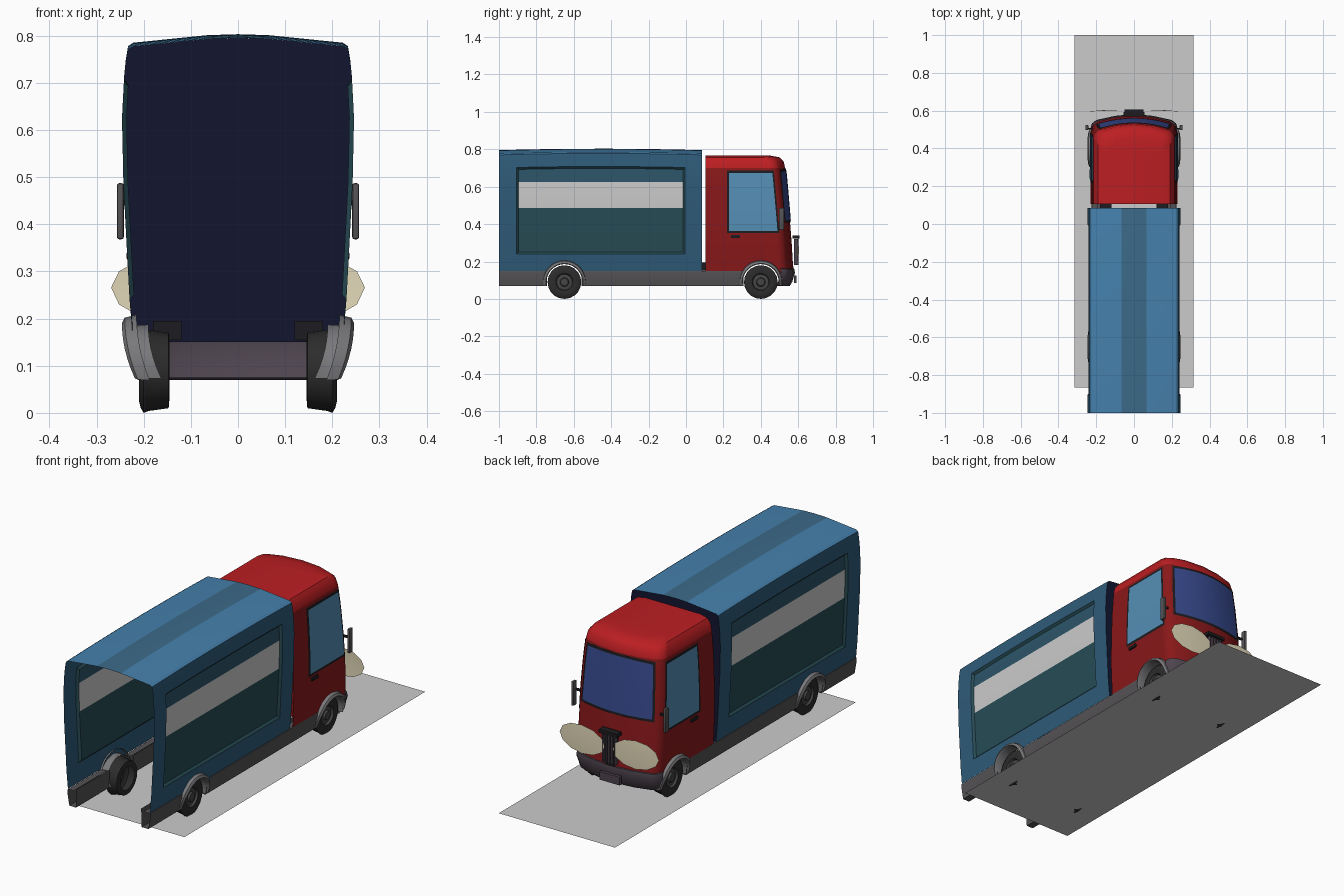
import bpy, bmesh, math

if "Cube" in bpy.data.objects:
    bpy.data.objects.remove(bpy.data.objects["Cube"])

def mat(name, r, g, b):
    m = bpy.data.materials.new(name)
    m.diffuse_color = (r, g, b, 1)
    m.use_nodes = True
    m.node_tree.nodes["Principled BSDF"].inputs["Base Color"].default_value = m.diffuse_color
    return m

RED = mat("red roof paint", .5, .013, .016)
DARK_RED = mat("red body paint", .25, .009, .01)
BLUE = mat("blue roof paint", .06, .22, .42)
STRIPE = mat("roof stripe", .045, .145, .25)
DARK_BLUE = mat("blue side paint", .028, .105, .19)
TEAL = mat("teal panel", .02, .072, .09)
UPPER = mat("upper panel", .025, .09, .14)
WHITE = mat("white band", .72, .72, .72)
NAVY = mat("navy", .006, .008, .03)
GLASS = mat("side glass", .09, .27, .46)
SCREEN = mat("windscreen glass", .038, .067, .27)
BLACK = mat("black trim", .012, .012, .015)
MAUVE = mat("mauve bumper", .075, .058, .075)
CREAM = mat("cream lamp", .76, .69, .48)
RUBBER = mat("rubber", .025, .025, .025)
GREY = mat("skirt grey", .09, .085, .09)
ARCH_GREY = mat("arch grey", .19, .19, .2)
HUB = mat("hub", .06, .06, .06)

def finish(name, bm, mats, angle=35):
    me = bpy.data.meshes.new(name)
    bm.to_mesh(me)
    bm.free()
    ob = bpy.data.objects.new(name, me)
    bpy.context.collection.objects.link(ob)
    for m in mats:
        me.materials.append(m)
    bpy.context.view_layer.objects.active = ob
    ob.select_set(True)
    bpy.ops.object.shade_smooth_by_angle(angle=math.radians(angle))
    ob.select_set(False)
    return ob

def sheet(rows):
    """Grid of quads through equal-length rows of points."""
    bm = bmesh.new()
    vs = [[bm.verts.new(p) for p in r] for r in rows]
    for a, b in zip(vs, vs[1:]):
        for i in range(len(a) - 1):
            bm.faces.new((a[i], a[i + 1], b[i + 1], b[i]))
    return bm, vs

def box(name, lo, hi, m, bevel=0):
    bm = bmesh.new()
    bmesh.ops.create_cube(bm, size=1)
    for v in bm.verts:
        v.co = [min(l, h) + abs(h - l) * (c + .5) for l, h, c in zip(lo, hi, v.co)]
    if bevel:
        bmesh.ops.bevel(bm, geom=bm.edges[:], offset=bevel, segments=2, affect='EDGES', profile=.5)
    return finish(name, bm, [m])

def lerp(table, z):
    for (a, p), (b, q) in zip(table, table[1:]):
        if z <= b:
            return p + (q - p) * (z - a) / (b - a)
    return table[-1][1]

WHEELS, AXLE, ARCH = (-.65, .40), .09, .1

def arch_bottom(y, z):
    """Lower edge of the body, raised over the wheels."""
    for c in WHEELS:
        if abs(y - c) < ARCH:
            z = max(z, AXLE + math.sqrt(ARCH ** 2 - (y - c) ** 2))
    return z

# Cargo body: arched cross-section swept along y, with inset side panels
half = [(.222, .15), (.23, .24), (.243, .485), (.246, .625), (.242, .70), (.238, .74),
        (.233, .770), (.222, .777), (.065, .793), (0, .795)]
section = half + [(-x, z) for x, z in half[-2::-1]]
ys = [-1, -.905, -.83, -.75, -.735, -.7, -.65, -.6, -.565, -.55, -.4, -.2, -.08, -.005, .085]
rows = []
for y in ys:
    bow = .008 * (1 - ((y + .457) / .545) ** 2)
    rows.append([(x, y, arch_bottom(y, z) if z < .16 else z + (bow if z > .65 else 0)) for x, z in section])
bm, vs = sheet(rows)
bmesh.ops.recalc_face_normals(bm, faces=bm.faces[:])
if sum(f.normal.z for f in bm.faces) < 0:
    bmesh.ops.reverse_faces(bm, faces=bm.faces[:])
panel = []
for f in bm.faces:
    c = f.calc_center_median()
    if c.z > .767:
        f.material_index = 1 if abs(c.x) < .066 else 0
    else:
        f.material_index = 4
    if .24 < c.z < .70 and -.905 < c.y < -.005:
        f.material_index = 2 if c.z < .485 else 3 if c.z < .625 else 5
        panel.append(f)
rim = bmesh.ops.inset_region(bm, faces=panel, thickness=.01, depth=-.01, use_even_offset=True)
for f in rim['faces']:
    f.material_index = 2
finish("cargo_body", bm, [BLUE, STRIPE, TEAL, WHITE, DARK_BLUE, UPPER], 25)

bm = bmesh.new()
bm.faces.new([bm.verts.new((x, .085, z)) for x, z in section])
finish("cargo_front_wall", bm, [NAVY])

# Cab surface: half width and nose position by height
WIDTH = [(.07, .212), (.13, .222), (.3, .229), (.45, .228), (.6, .222), (.7, .214), (.735, .207), (.757, .19), (.766, .15)]
NOSE = [(.07, .555), (.13, .575), (.3, .565), (.45, .553), (.6, .54), (.7, .53), (.735, .522), (.757, .5), (.766, .45)]
BACK = .105

def plan(z, grow=0, ts=(0, .25, .45, .52, .535, .57, .65, .75, .85, .93, .97, .99, 1)):
    w, f = lerp(WIDTH, z) + grow, lerp(NOSE, z) + grow
    pts = [(w, BACK + (f - .075 - BACK) * t) for t in ts]
    pts += [(w - .008, f - .05), (w - .03, f - .032), (.1, f - .01), (0, f)]
    return pts + [(-x, y) for x, y in pts[-2::-1]]

# Cab shell with roof and back wall
levels = [.13, .2, .3, .38, .45, .6, .7, .735, .757, .766]
rows = []
for z in levels:
    p = plan(z)
    rows.append([(x, y, z if z > .25 else arch_bottom(y, z) if i < 13 or i >= len(p) - 13 else max(z, .155))
                 for i, (x, y) in enumerate(p)])
bm, vs = sheet(rows)
bm.faces.new(vs[-1])
bm.faces.new([r[0] for r in vs[1:]] + [r[-1] for r in vs[:0:-1]])
bmesh.ops.recalc_face_normals(bm, faces=bm.faces[:])
for f in bm.faces:
    f.material_index = int(f.calc_center_median().z < .71)
finish("cab_shell", bm, [RED, DARK_RED])

# Bumper wrapped around the nose
rows = [[(x, y, z) for x, y in plan(min(z, .14), g)[12:-12]]
        for z, g in ((.075, -.03), (.07, 0), (.09, .006), (.14, .008), (.16, .005), (.164, -.005))]
finish("front_bumper", sheet(rows)[0], [MAUVE])
box("number_plate", (-.055, .578, .085), (.055, .592, .125), MAUVE)

# Windscreen and its black surround
def screen(name, z0, z1, inset, off, m):
    rows = []
    for i in range(7):
        z = z0 + (z1 - z0) * i / 6
        w, f = lerp(WIDTH, z) - inset, lerp(NOSE, z) + off
        k = .032 * (w / (lerp(WIDTH, z) - .03)) ** 2
        rows.append([(w * s / 6, f - k * (s / 6) ** 2, z + .008 * (1 - (s / 6) ** 2) * i / 6) for s in range(-6, 7)])
    finish(name, sheet(rows)[0], [m])
screen("windscreen_surround", .408, .69, .03, .003, BLACK)
screen("windscreen", .42, .678, .04, .005, SCREEN)

# Grille: tapered backing plate, bars and top rail
bm, _ = sheet([[(-.025, .588, .165), (.025, .588, .165)], [(-.045, .58, .33), (.045, .58, .33)]])
finish("grille_plate", bm, [BLACK])
for i in range(5):
    x = -.032 + .016 * i
    box("grille_bar", (x - .003, .578, .18), (x + .003, .602, .32), MAUVE)
box("grille_rail", (-.05, .57, .322), (.05, .606, .338), BLACK)

for s, side in ((1, "right"), (-1, "left")):
    # Side window with surround
    for name, a, b, y0, back, off, m in (("window_surround", .352, .686, .218, 0, .002, BLACK),
                                         ("side_window", .364, .674, .23, .009, .004, GLASS)):
        rows = []
        for i in range(7):
            z = a + (b - a) * i / 6
            x, y1 = s * (lerp(WIDTH, z) + off), lerp(NOSE, z) - .062 - back
            rows.append([(x, y0, z), (x, y1, z)])
        finish(f"{name}_{side}", sheet(rows)[0], [m])
    # Door handle, mirror and mirror arm
    box(f"door_handle_{side}", (s * .225, .24, .325), (s * .236, .29, .342), BLACK, .003)
    box(f"mirror_{side}", (s * .242, .497, .368), (s * .257, .525, .487), GREY, .005)
    box(f"mirror_arm_{side}", (s * .2, .5, .44), (s * .25, .508, .45), BLACK)

    # Headlamp: shallow elliptical disc
    bm = bmesh.new()
    mid = bm.verts.new((s * .145, .604, .262))
    ring = []
    for i in range(12):
        a = math.tau * i / 12
        dx = .124 * math.cos(a)
        ring.append(bm.verts.new((s * (.145 + dx), .6 - .006 * max(0, dx / .124), .262 + .07 * math.sin(a) + .03 * dx)))
    for i in range(12):
        bm.faces.new((mid, ring[i], ring[(i + 1) % 12]))
    finish(f"headlamp_{side}", bm, [CREAM])

    # Side skirts between the wheels
    for y0, y1 in ((-1, -.742), (-.558, .308)):
        prof = [(.19, .15), (.223, .148), (.225, .13), (.214, .07), (.178, .07), (.175, .16)]
        bm, _ = sheet([[(s * x, y, z) for x, z in prof] for y in (y0, y1)])
        finish(f"skirt_{side}", bm, [GREY])

    for c, end in zip(WHEELS, ("rear", "front")):
        # Wheel arch moulding, tucking inwards towards its feet
        prof = [(.19, .097), (.236, .096), (.246, .1), (.24, .112), (.215, .118)]
        rows = []
        for i in range(17):
            a = math.radians(-10 + 200 * i / 16)
            rows.append([(s * (x - .02 * (1 - math.sin(a)) ** 2), c + r * math.cos(a), AXLE + r * math.sin(a)) for x, r in prof])
        finish(f"wheel_arch_{end}_{side}", sheet(rows)[0], [ARCH_GREY])
        # Tyre and hub, turned about the axle
        for part, prof, m in (("tyre", [(.145, .055), (.147, .08), (.19, .086), (.2, .09), (.206, .08), (.21, .065), (.206, .046)], RUBBER),
                              ("hub", [(.206, .046), (.196, .042), (.198, .024), (.207, .02), (.208, .0005)], HUB)):
            rows = [[(s * x, c + r * math.cos(math.tau * i / 20), AXLE + r * math.sin(math.tau * i / 20))
                     for x, r in prof] for i in range(21)]
            bm, _ = sheet(rows)
            bmesh.ops.remove_doubles(bm, verts=bm.verts[:], dist=.0002)
            finish(f"{part}_{end}_{side}", bm, [m])
    # Chassis rail bridging the gap behind the cab
    box(f"chassis_rail_{side}", (s * .12, .075, .155), (s * .18, .12, .195), BLACK)

# Base plane
bm, _ = sheet([[(-.315, -.865, .006), (.315, -.865, .006)], [(-.315, 1, .006), (.315, 1, .006)]])
finish("base_plane", bm, [])
